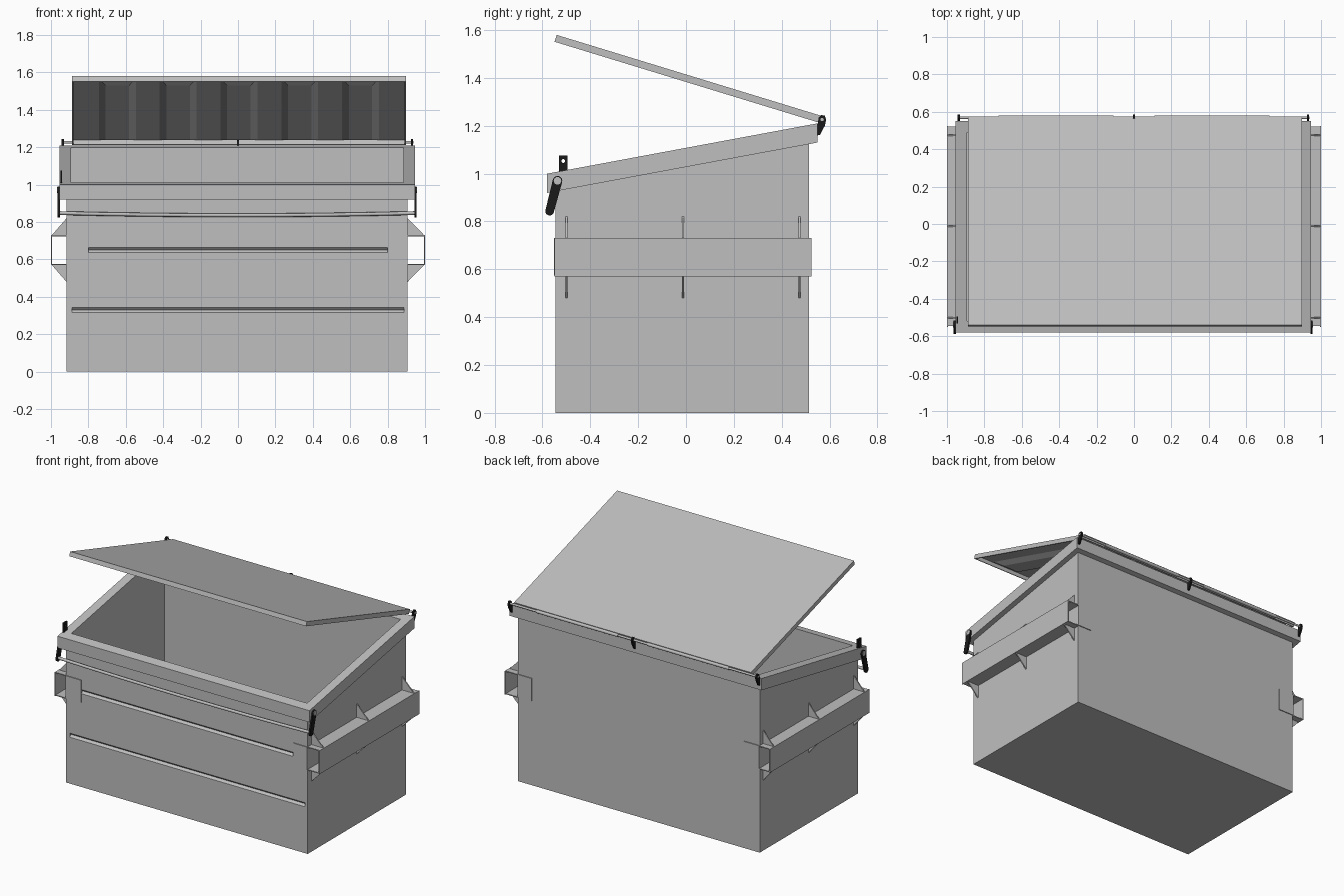
import bpy, bmesh, math
from mathutils import Vector

if "Cube" in bpy.data.objects:
    bpy.data.objects.remove(bpy.data.objects["Cube"])


def material(name, rgb):
    m = bpy.data.materials.new(name)
    m.use_nodes = True
    m.diffuse_color = (*rgb, 1)
    m.node_tree.nodes["Principled BSDF"].inputs["Base Color"].default_value = (*rgb, 1)
    return m


GREY = material("grey steel", (0.52, 0.52, 0.52))
BLACK = material("black iron", (0.01, 0.01, 0.01))


def make(name, bm, mat):
    bmesh.ops.recalc_face_normals(bm, faces=bm.faces)
    me = bpy.data.meshes.new(name)
    bm.to_mesh(me)
    bm.free()
    me.materials.append(mat)
    ob = bpy.data.objects.new(name, me)
    bpy.context.collection.objects.link(ob)
    return ob


def prism(name, pts, x0, x1, mat=GREY):
    """Side profile of (y, z) points extruded across x."""
    bm = bmesh.new()
    face = bm.faces.new([bm.verts.new((x0, y, z)) for y, z in pts])
    ext = bmesh.ops.extrude_face_region(bm, geom=[face])["geom"]
    bmesh.ops.translate(bm, vec=(x1 - x0, 0, 0),
                        verts=[v for v in ext if isinstance(v, bmesh.types.BMVert)])
    return make(name, bm, mat)


def box(name, x, y, z, mat=GREY):
    return prism(name, [(y[0], z[0]), (y[1], z[0]), (y[1], z[1]), (y[0], z[1])], *x, mat)


def disc(name, y, z, r, x0, x1, mat=GREY, n=16):
    pts = [(y + r * math.cos(math.tau * i / n), z + r * math.sin(math.tau * i / n))
           for i in range(n)]
    ob = prism(name, pts, x0, x1, mat)
    bpy.context.view_layer.objects.active = ob
    ob.select_set(True)
    bpy.ops.object.shade_smooth_by_angle()
    ob.select_set(False)
    return ob


def cut(ob, cutter):
    mod = ob.modifiers.new("cut", "BOOLEAN")
    mod.operation, mod.object, mod.solver = "DIFFERENCE", cutter, "EXACT"
    bpy.context.view_layer.objects.active = ob
    bpy.ops.object.modifier_apply(modifier=mod.name)
    bpy.data.objects.remove(cutter)


def rim_z(y):
    return 1.0 + 0.186 * (y + 0.58)


CX = -0.005  # body centre across
FRONT, BACK = -0.545, 0.515

# Open body with a sloping top and two creases pressed into the front
body = prism("body", [(FRONT, 0), (BACK, 0), (BACK, rim_z(BACK) - 0.03),
                      (FRONT, rim_z(FRONT) - 0.03)], CX - 0.912, CX + 0.912)
cut(body, box("body_cavity", (CX - 0.892, CX + 0.892), (-0.522, 0.492), (0.02, 1.5)))
for z, half in ((0.65, 0.8), (0.33, 0.887)):
    cut(body, prism("crease_cutter", [(FRONT - 0.01, z - 0.024), (FRONT + 0.014, z),
                                      (FRONT - 0.01, z + 0.024)], -half, half))

# Sloping rim frame
rim = prism("rim", [(-0.58, rim_z(-0.58) - 0.08), (0.55, rim_z(0.55) - 0.08),
                    (0.55, rim_z(0.55)), (-0.58, rim_z(-0.58))], CX - 0.95, CX + 0.95)
cut(rim, box("rim_opening", (CX - 0.889, CX + 0.889), (-0.518, 0.488), (0.5, 1.6)))

# Lid: shallow tray, open below, with tapered ribs on the underside
LEN, HALF, THICK = 1.16, 0.893, 0.03
bm = bmesh.new()
bmesh.ops.create_cube(bm, size=1)
for v in bm.verts:
    v.co = ((v.co.x * 2) * HALF, (v.co.y - 0.5) * LEN, (v.co.z + 0.5) * THICK)
bm.normal_update()
under = min(bm.faces, key=lambda f: f.calc_center_median().z)
bmesh.ops.inset_region(bm, faces=[under], thickness=0.012)
well = list(bmesh.ops.extrude_discrete_faces(bm, faces=[under])["faces"])[0]
bmesh.ops.translate(bm, vec=(0, 0, THICK - 0.006), verts=well.verts)
for k in range(-2, 3):
    rib = bmesh.ops.create_cube(bm, size=1)["verts"]
    for v in rib:
        low = v.co.z < 0
        v.co = (k * 0.325 + v.co.x * (0.125 if low else 0.2),
                -LEN / 2 + v.co.y * (LEN - (0.16 if low else 0.03)),
                0.002 if low else THICK - 0.005)
lid = make("lid", bm, GREY)
lid.location = (0.005, 0.56, 1.212)
lid.rotation_euler.x = math.radians(-17)

# Hinge pin, knuckles and brackets at the back
HY, HZ = 0.569, 1.226
disc("hinge_pin", HY, HZ, 0.007, -0.945, 0.938)
for s in (-1, 1):
    disc("hinge_tube", HY, HZ, 0.011, *sorted((s * 0.11, s * 0.725)))
for x in (-0.937, 0, 0.93):
    prism("hinge_bracket", [(0.55, 1.16), (0.56, 1.162), (0.58, 1.2), (0.586, 1.225),
                            (0.58, 1.242), (0.566, 1.245), (0.555, 1.235), (0.55, 1.205)],
          x - 0.006, x + 0.006, BLACK)

# Fork pockets: open channels on both sides, with corner plates and gussets
LOW, HIGH, T = 0.57, 0.73, 0.006
for s, side in ((-1, "right"), (1, "left")):
    wall = CX + s * 0.912
    span = sorted((wall, s * 1.0))
    ys = (-0.545, 0.52)
    box(side + "_pocket_outer", sorted((s * (1 - T), s)), (-0.55, 0.525), (LOW, HIGH))
    box(side + "_pocket_top", span, ys, (HIGH - T, HIGH))
    box(side + "_pocket_bottom", span, ys, (LOW, LOW + T))
    plate_x = sorted((s * 0.8, wall))
    box(side + "_front_plate", plate_x, (FRONT - 0.006, FRONT), (LOW + 0.005, HIGH))
    box(side + "_back_plate", plate_x, (BACK, BACK + 0.006), (LOW + 0.005, HIGH))
    for y in (-0.5, -0.013, 0.475):
        for z, tip in ((HIGH, 0.09), (LOW, -0.09)):
            bm = bmesh.new()
            tri = [(wall, z), (s * 0.995, z), (wall, z + tip)]
            a, b = ([bm.verts.new((px, y + d, pz)) for px, pz in tri] for d in (-0.004, 0.004))
            bm.faces.new(a)
            bm.faces.new(b)
            for i in range(3):
                j = (i + 1) % 3
                bm.faces.new((a[i], a[j], b[j], b[i]))
            make(side + "_gusset", bm, GREY)

# Swinging lock bar: capsule links on the sides joined by a slightly sagging rod
top, bot = Vector((-0.537, 0.97)), Vector((-0.57, 0.843))
up = (top - bot).angle_signed(Vector((1, 0)))
for s in (-1, 1):
    x = CX + s * 0.954
    pts = []
    for c, r, start in ((top, 0.02, up - math.pi / 2), (bot, 0.018, up + math.pi / 2)):
        for i in range(9):
            t = start + math.pi * i / 8
            pts.append((c.x + r * math.cos(t), c.y + r * math.sin(t)))
    prism("lock_link", pts, x - 0.006, x + 0.006, BLACK)
    disc("lock_pivot", top.x, top.y, 0.016, *sorted((x, x + s * 0.009)))
curve = bpy.data.curves.new("lock_rod", "CURVE")
curve.dimensions = "3D"
curve.bevel_depth, curve.bevel_resolution, curve.use_fill_caps = 0.01, 2, True
spline = curve.splines.new("POLY")
spline.points.add(8)
for i, p in enumerate(spline.points):
    u = i / 4 - 1
    p.co = (CX + u * 0.955, bot.x, 0.836 + 0.012 * u * u, 1)
curve.materials.append(GREY)
bpy.context.collection.objects.link(bpy.data.objects.new("lock_rod", curve))

# Padlock tab with an eye hole on one front corner
tab = box("lock_tab", (-0.95, -0.94), (-0.531, -0.495), (1.0, 1.075), BLACK)
cut(tab, disc("tab_hole", -0.513, 1.053, 0.008, -0.97, -0.92))
